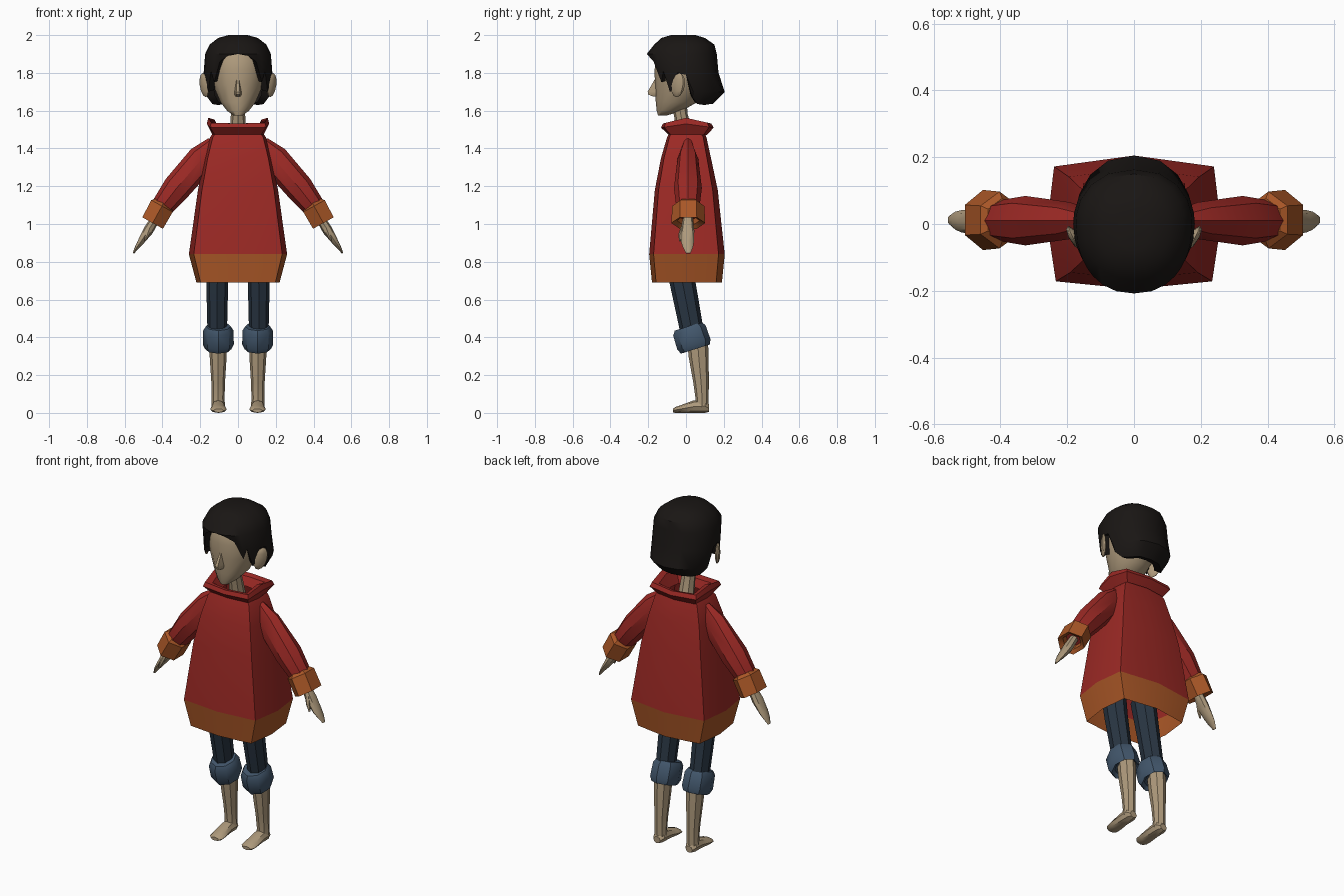
import bpy, bmesh, math
from mathutils import Vector

if "Cube" in bpy.data.objects:
    bpy.data.objects.remove(bpy.data.objects["Cube"])


def material(name, rgb):
    m = bpy.data.materials.new(name)
    m.diffuse_color = (*rgb, 1)
    m.use_nodes = True
    m.node_tree.nodes["Principled BSDF"].inputs["Base Color"].default_value = m.diffuse_color
    return m


RED = material("red_knit", (.33, .022, .018))
ORANGE = material("orange_trim", (.40, .095, .02))
SKIN = material("skin", (.42, .32, .20))
DENIM = material("denim", (.022, .036, .055))
CUFF = material("light_denim", (.055, .095, .15))
HAIR = material("hair", (.010, .008, .007))


def loft(name, rings, mat, caps=(True, True), mirror=False, angle=38):
    """Skin a list of equal-sized closed rings."""
    bm = bmesh.new()
    vs = [[bm.verts.new(p) for p in r] for r in rings]
    n = len(rings[0])
    for a, b in zip(vs, vs[1:]):
        for i in range(n):
            j = (i + 1) % n
            bm.faces.new((a[i], a[j], b[j], b[i]))
    if caps[0]:
        bm.faces.new(vs[0])
    if caps[1]:
        bm.faces.new(vs[-1])
    bmesh.ops.remove_doubles(bm, verts=bm.verts, dist=.0005)
    bmesh.ops.recalc_face_normals(bm, faces=bm.faces)
    me = bpy.data.meshes.new(name)
    bm.to_mesh(me)
    bm.free()
    me.materials.append(mat)
    ob = bpy.data.objects.new(name, me)
    bpy.context.collection.objects.link(ob)
    finish(ob, mirror, angle)
    return ob


def finish(ob, mirror, angle=38):
    bpy.ops.object.select_all(action='DESELECT')
    ob.select_set(True)
    bpy.context.view_layer.objects.active = ob
    bpy.ops.object.shade_smooth_by_angle(angle=math.radians(angle))
    if mirror:
        mod = ob.modifiers.new("mirror", 'MIRROR')
        mod.use_mirror_merge = False


def limb(name, path, mat, ref, n=8, caps=(True, True), mirror=True, axis=None):
    """Tube along (x, y, z, radius along ref, other radius)."""
    ref = Vector(ref)
    pts = [Vector(p[:3]) for p in path]
    rings = []
    for i, p in enumerate(path):
        t = Vector(axis) if axis else pts[min(i + 1, len(pts) - 1)] - pts[max(i - 1, 0)]
        side = t.cross(ref).normalized()
        rings.append([pts[i] + ref * p[3] * math.cos(a) + side * p[4] * math.sin(a)
                      for a in (math.tau * k / n for k in range(n))])
    return loft(name, rings, mat, caps, mirror)


X, Y = (1, 0, 0), (0, 1, 0)

# Boxy eight-sided plan shared by the sweater parts
PLAN = [(0, -1), (.9, -.88), (1, 0), (.92, .84), (0, 1), (-.92, .84), (-1, 0), (-.9, -.88)]


def plan_ring(z, rx, yf, yb, dip=0):
    return [(x * rx, y * (-yf if y < 0 else yb), z - dip * abs(y)) for x, y in PLAN]


# Sweater body, hem and collar
loft("sweater_body", [plan_ring(*r) for r in (
    (.84, .26, -.195, .205), (1.18, .212, -.165, .168), (1.35, .178, -.132, .132),
    (1.46, .148, -.10, .108), (1.50, .115, -.08, .09))], RED, (False, False))
loft("sweater_hem", [plan_ring(*r) for r in (
    (.69, .22, -.18, .19), (.84, .26, -.195, .205))], ORANGE, (False, False))
loft("collar", [plan_ring(*r) for r in (
    (1.47, .135, -.09, .11, 0), (1.53, .165, -.132, .146, .02), (1.562, .157, -.122, .134, .03),
    (1.553, .125, -.088, .105, .03), (1.48, .095, -.065, .075, 0))], RED, (False, False))

# Sleeves, cuffs, hands
limb("sleeve", [(.12, .01, 1.42, .025, .05), (.19, .01, 1.345, .055, .078),
                (.325, .01, 1.19, .074, .075), (.41, .01, 1.08, .06, .058),
                (.43, .01, 1.045, .05, .05)], RED, Y)
limb("sleeve_cuff", [(.395, .012, 1.11, .065, .055), (.4025, .012, 1.095, .085, .075),
                     (.452, .012, 1.005, .09, .072), (.445, .012, 1.018, .06, .05),
                     (.42, .012, 1.06, .05, .045)],
     ORANGE, Y, 6, axis=(.05, 0, -.09))
limb("hand", [(.43, .01, 1.04, .025, .024), (.475, .008, .965, .036, .027),
              (.515, .008, .905, .034, .017), (.535, .01, .877, .027, .011),
              (.554, .012, .845, .012, .004)], SKIN, Y)
limb("thumb", [(.465, -.012, .985, .016, .014), (.478, -.026, .95, .013, .012),
               (.492, -.033, .91, .005, .005)], SKIN, Y, 6)

# Trouser legs, rolled cuffs, shins, feet
limb("trouser_leg", [(.105, -.05, .88, .062, .075), (.11, -.018, .69, .058, .068),
                     (.11, .03, .44, .052, .062)], DENIM, X)
limb("trouser_cuff", [(.104, .012, .458, .066, .075), (.104, .018, .436, .08, .09),
                      (.104, .042, .362, .082, .092), (.104, .05, .338, .070, .08),
                      (.104, .045, .355, .05, .06)],
     CUFF, X, axis=(0, .035, -.11))
limb("shin", [(.105, .06, .40, .046, .055), (.105, .067, .30, .045, .053),
              (.105, .08, .16, .036, .041), (.105, .085, .08, .034, .035),
              (.105, .085, .03, .036, .035)], SKIN, X)
limb("foot", [(.105, .122, .025, .022, .02), (.105, .10, .036, .036, .036),
              (.105, .04, .033, .036, .033), (.104, -.025, .021, .043, .021),
              (.103, -.055, .016, .041, .016), (.103, -.07, .012, .026, .01)],
     SKIN, X, axis=(0, -1, 0))


# Head, neck, nose, ears
def oval(z, rx, yf, yb, n=14):
    c, r = (yf + yb) / 2, (yb - yf) / 2
    return [(rx * math.sin(a), c - r * math.cos(a), z)
            for a in (math.tau * k / n for k in range(n))]


loft("head", [oval(*r) for r in (
    (1.575, .025, -.148, -.10), (1.60, .06, -.155, -.02), (1.645, .095, -.16, .06),
    (1.74, .137, -.165, .12), (1.82, .147, -.166, .13), (1.90, .14, -.15, .12),
    (1.96, .09, -.10, .08))], SKIN, angle=60)
limb("neck", [(0, 0, 1.45, .045, .045), (0, -.028, 1.58, .038, .036),
              (0, -.04, 1.66, .042, .045)], SKIN, X, mirror=False)
loft("nose", [[(-w, -.155, z), (-w * .5, y, z), (w * .5, y, z), (w, -.155, z)] for z, w, y in (
    (1.765, .010, -.166), (1.70, .019, -.203), (1.685, .019, -.20), (1.675, .014, -.175))], SKIN)
bpy.ops.mesh.primitive_uv_sphere_add(segments=8, ring_count=6)
ear = bpy.context.object
ear.name = "ear"
for v in ear.data.vertices:
    x, y, z = v.co.x * .017, v.co.y * .036, v.co.z * .064
    v.co = (.178 + x + .5 * y + .12 * z, -.042 + y + .12 * z, 1.735 + z)
ear.data.materials.append(SKIN)
finish(ear, True)

# Hair: a cap whose lower edge varies around the head
SHAPE = [(2.0, .05, .08, .05), (1.985, .105, .13, .10), (1.95, .150, .168, .15),
         (1.90, .174, .208, .163), (1.80, .182, .180, .172), (1.70, .178, .165, .205),
         (1.63, .145, .14, .135)]
EDGE = [(0, 1.90), (15, 1.89), (30, 1.86), (42, 1.75), (50, 1.81), (60, 1.70), (68, 1.72),
        (76, 1.80), (90, 1.79), (100, 1.67), (115, 1.635), (135, 1.63), (157, 1.635), (180, 1.635)]
EDGE += [(360 - a, z) for a, z in reversed(EDGE[1:-1])]


def hair_point(deg, z):
    for a, b in zip(SHAPE, SHAPE[1:]):
        if z >= b[0] - 1e-6:
            f = (a[0] - z) / (a[0] - b[0])
            rx, yf, yb = (p + (q - p) * f for p, q in zip(a[1:], b[1:]))
            break
    s, c = math.sin(math.radians(deg)), math.cos(math.radians(deg))
    return Vector((math.copysign(abs(s) ** .88, s) * rx,
                   -math.copysign(abs(c) ** .95, c) * (yf if c > 0 else yb), z))


rings = [[hair_point(a, max(s[0], low)) for a, low in EDGE] for s in SHAPE]
rings.append([Vector((p.x * .76, p.y * .72, p.z + .012)) for p in rings[-1]])
loft("hair", rings, HAIR, (True, False))
